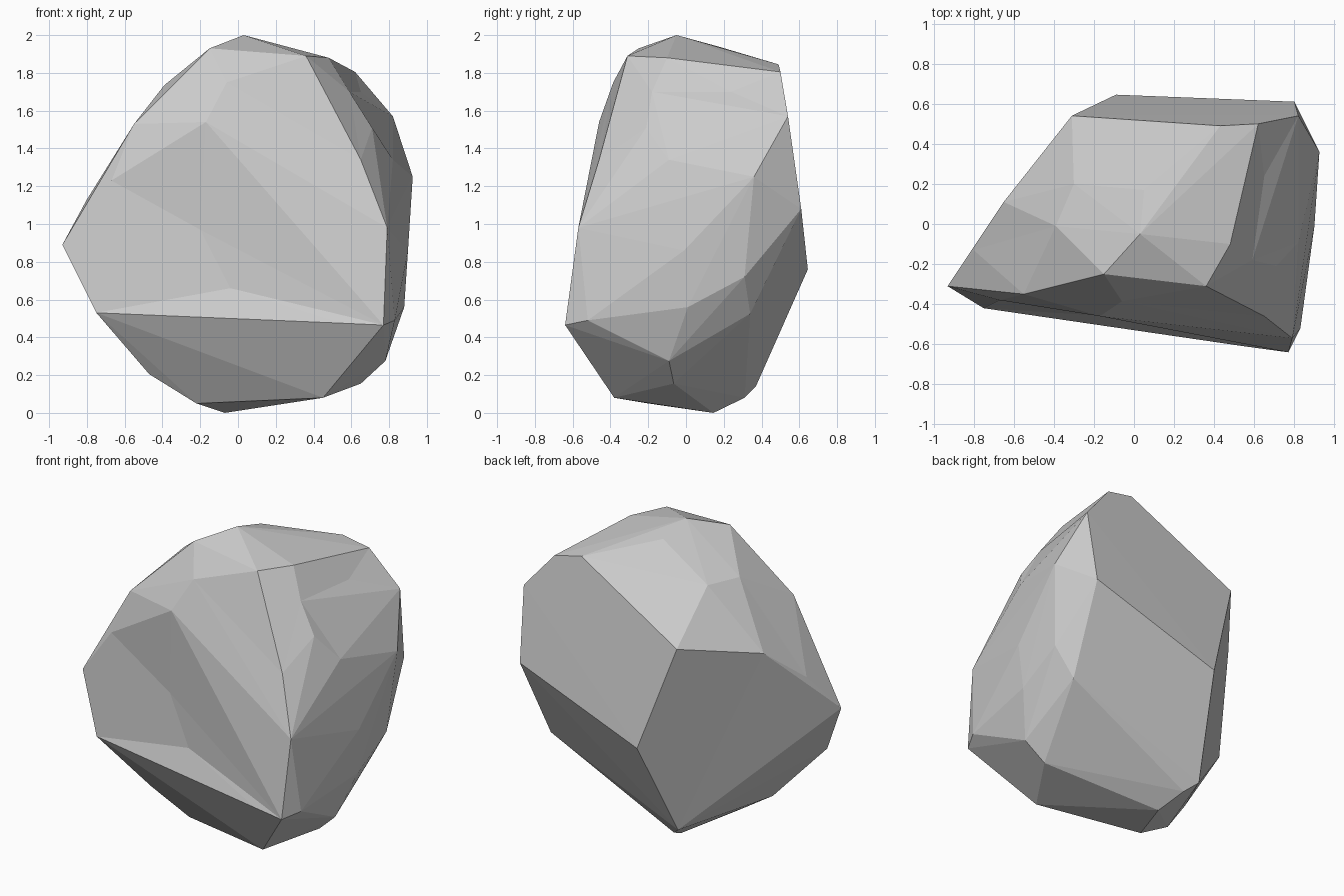
import bpy
import bmesh
from mathutils import Vector

# Remove the default cube only
default_cube = bpy.data.objects.get("Cube")
if default_cube:
    bpy.data.objects.remove(default_cube, do_unlink=True)

# One plain stone colour
stone = bpy.data.materials.new("stone_grey")
stone.use_nodes = True
stone_colour = (0.6, 0.6, 0.6, 1)
stone.diffuse_color = stone_colour
stone.node_tree.nodes["Principled BSDF"].inputs["Base Color"].default_value = stone_colour

# Corners of the boulder, grouped by the region they shape
crown = [(.03, -.05, 2), (.05, .17, 1.94), (-.15, -.25, 1.93), (.36, -.31, 1.89),
         (.48, -.1, 1.88), (.43, .49, 1.845), (.62, .5, 1.805)]
back = [(.82, .54, 1.57), (.8, .61, 1.08), (-.31, .54, 1.44), (-.09, .645, .76),
        (.76, .34, .525)]
left_flank = [(.925, .36, 1.25), (.82, -.09, 1.34), (.71, -.21, 1.51), (.9, -.01, .86),
              (.88, .31, .72), (.88, .01, .56), (.83, -.52, .49), (.79, -.57, .98)]
right_flank = [(-.93, -.31, .89), (-.55, -.35, 1.53), (-.75, -.42, .53), (-.47, -.245, .205)]
front = [(-.17, -.46, 1.54), (.55, -.61, .475), (.77, -.64, .465)]
base = [(.78, -.09, .275), (.65, -.065, .155), (.45, -.38, .08), (-.07, .145, 0),
        (-.22, -.2, .05), (-.13, .31, .08), (-.2, .37, .14)]

# Corners lying on shallow creases, and corners sunk into the front face
creases = [(.65, -.46, 1.34), (-.67, -.38, 1.23), (-.59, -.41, .74), (.59, -.18, 1.7),
           (.65, .24, 1.7), (-.06, -.385, 1.75), (-.39, -.01, 1.735), (-.3, .2, 1.736),
           (-.65, .11, 1.34), (-.8, -.13, 1.13)]
hollows = [(-.2, -.43, .97), (-.04, -.465, .66)]

CENTRE = Vector((0, 0, 1))


def add_corners(bm, corners, swell, resting):
    """Add corners swollen outward, remembering where each one finally rests."""
    for corner in corners:
        rest = Vector(corner)
        outward = (rest - CENTRE).normalized()
        vert = bm.verts.new(rest + outward * swell)
        resting[vert] = rest


# Wrap a skin round the swollen corners, then settle them to carve the dents
bm = bmesh.new()
resting = {}
for region in (crown, back, left_flank, right_flank, front, base):
    add_corners(bm, region, 0, resting)
add_corners(bm, creases, .03, resting)
add_corners(bm, hollows, .1, resting)
bmesh.ops.convex_hull(bm, input=list(bm.verts), use_existing_faces=False)
for vert, rest in resting.items():
    if vert.is_valid:
        vert.co = rest
loose = [vert for vert in bm.verts if not vert.link_faces]
bmesh.ops.delete(bm, geom=loose, context='VERTS')
bmesh.ops.recalc_face_normals(bm, faces=list(bm.faces))

# Flat-shaded boulder object
mesh = bpy.data.meshes.new("boulder")
bm.to_mesh(mesh)
bm.free()
mesh.materials.append(stone)
boulder = bpy.data.objects.new("boulder", mesh)
bpy.context.collection.objects.link(boulder)
